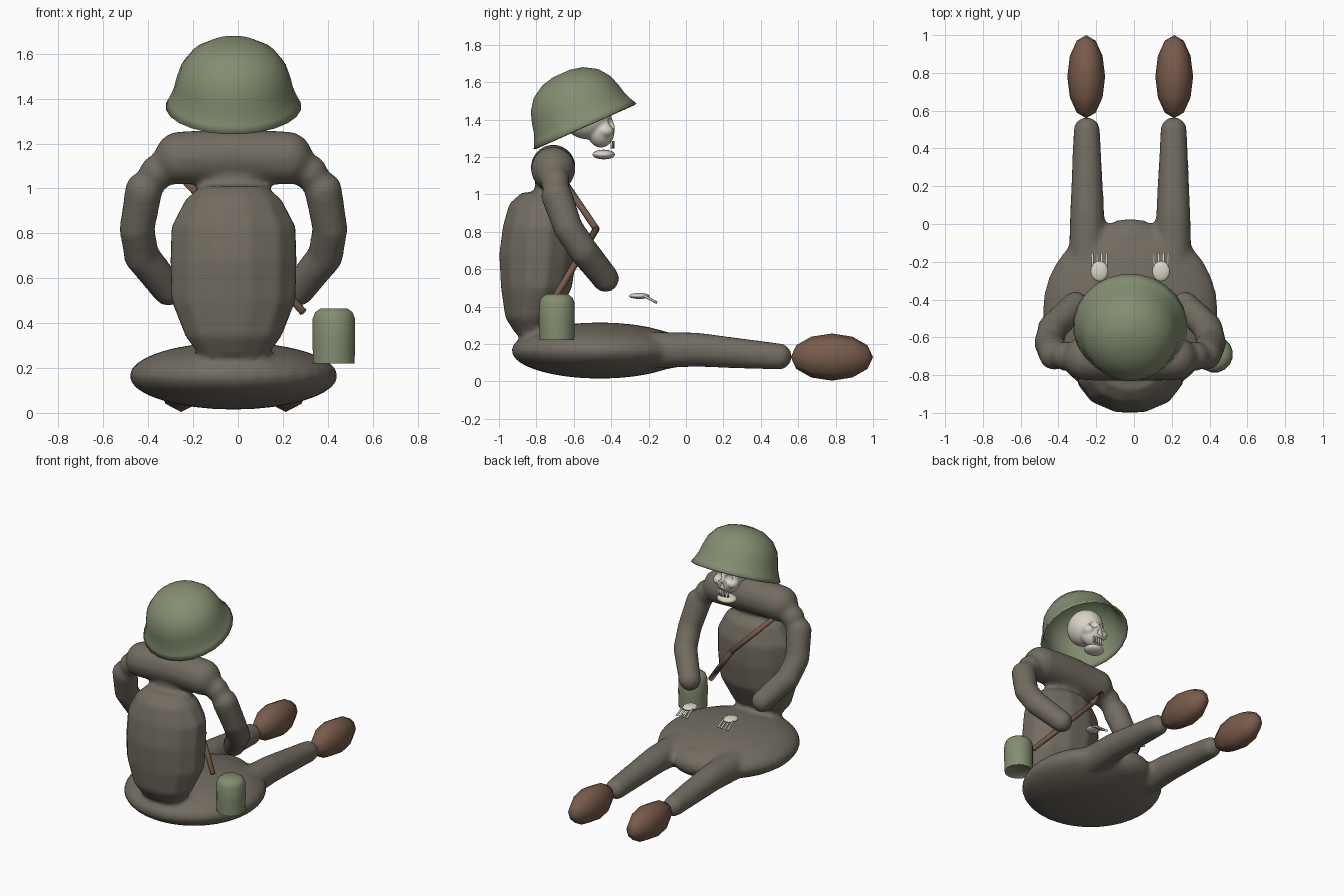
import bpy, bmesh, math
from mathutils import Vector, Matrix

if "Cube" in bpy.data.objects:
    bpy.data.objects.remove(bpy.data.objects["Cube"])

CX = -0.02  # the figure's own mirror axis


def material(name, rgb):
    m = bpy.data.materials.new(name)
    m.diffuse_color = (*rgb, 1)
    m.use_nodes = True
    m.node_tree.nodes["Principled BSDF"].inputs["Base Color"].default_value = m.diffuse_color
    return m


COAT = material("coat_cloth", (0.17, 0.15, 0.12))
GREEN = material("army_green", (0.23, 0.27, 0.165))
LEATHER = material("leather", (0.19, 0.105, 0.07))
BONE = material("bone", (0.7, 0.66, 0.57))


def finish(bm, name, mat, smooth=True):
    bmesh.ops.recalc_face_normals(bm, faces=bm.faces)
    me = bpy.data.meshes.new(name)
    bm.to_mesh(me)
    bm.free()
    me.materials.append(mat)
    for p in me.polygons:
        p.use_smooth = smooth
    ob = bpy.data.objects.new(name, me)
    bpy.context.collection.objects.link(ob)
    return ob


def ball(bm, c, r, seg=16, rings=10, rot=Matrix()):
    r = r if isinstance(r, tuple) else (r, r, r)
    m = Matrix.Translation(c) @ Matrix.Diagonal((*r, 1)) @ rot
    bmesh.ops.create_uvsphere(bm, u_segments=seg, v_segments=rings, radius=1, matrix=m)


def limb(bm, pts, step=0.03):
    """Chain of balls along (x, y, z, radius) points."""
    for a, b in zip(pts, pts[1:]):
        a, b = Vector(a), Vector(b)
        n = max(1, int((b - a).length / step))
        for i in range(n + 1):
            p = a.lerp(b, i / n)
            ball(bm, p[:3], p[3])


def rod(bm, a, b, r, seg=8):
    a, b = Vector(a), Vector(b)
    m = Matrix.Translation((a + b) / 2) @ (b - a).to_track_quat('Z', 'Y').to_matrix().to_4x4()
    bmesh.ops.create_cone(bm, cap_ends=True, segments=seg, radius1=r, radius2=r,
                          depth=(b - a).length, matrix=m)


def loft(bm, rings, seg, cap_start=True, cap_end=True):
    """Rings of (cx, cy, z, rx, ry) skinned together."""
    loops = [[bm.verts.new((cx + rx * math.cos(2 * math.pi * (i + .5) / seg),
                            cy + ry * math.sin(2 * math.pi * (i + .5) / seg), z))
              for i in range(seg)] for cx, cy, z, rx, ry in rings]
    for lo, hi in zip(loops, loops[1:]):
        for i in range(seg):
            j = (i + 1) % seg
            bm.faces.new((lo[i], lo[j], hi[j], hi[i]))
    if cap_start:
        bm.faces.new(loops[0][::-1])
    if cap_end:
        bm.faces.new(loops[-1])


# Coat: torso, shoulders, arms, seat and trouser legs fused together
bm = bmesh.new()
loft(bm, [(CX, -0.83, 0.25, 0.15, 0.08), (CX, -0.83, 0.34, 0.22, 0.14),
          (CX, -0.80, 0.50, 0.285, 0.195), (CX, -0.79, 0.68, 0.29, 0.215),
          (CX, -0.78, 0.83, 0.285, 0.205), (CX, -0.78, 0.95, 0.22, 0.17),
          (CX, -0.78, 1.01, 0.15, 0.10)], 12)
ball(bm, (CX, -0.79, 0.25), (0.17, 0.09, 0.1))
ball(bm, (CX, -0.74, 1.03), (0.15, 0.07, 0.08))
limb(bm, [(CX - 0.235, -0.71, 1.135, 0.12), (CX, -0.71, 1.145, 0.122),
          (CX + 0.235, -0.71, 1.135, 0.12)])
ball(bm, (CX, -0.46, 0.165), (0.465, 0.475, 0.15), 32, 16)
ball(bm, (CX, -0.12, 0.165), (0.2, 0.15, 0.1))
for s in (-1, 1):
    limb(bm, [(CX + s * 0.40, -0.69, 0.99, 0.085), (CX + s * 0.43, -0.63, 0.82, 0.08),
              (CX + s * 0.41, -0.55, 0.70, 0.08), (CX + s * 0.29, -0.43, 0.55, 0.074)])
    ball(bm, (CX + s * 0.34, -0.70, 1.07), 0.08)
    limb(bm, [(CX + s * 0.225, -0.35, 0.165, 0.105), (CX + s * 0.228, 0.05, 0.17, 0.093),
              (CX + s * 0.23, 0.495, 0.133, 0.072)])
coat = finish(bm, "coat_and_trousers", COAT)
rm = coat.modifiers.new("fuse", 'REMESH')
rm.mode = 'VOXEL'
rm.voxel_size = 0.018
rm.use_smooth_shade = True
sm = coat.modifiers.new("soften", 'SMOOTH')
sm.factor = 0.5
sm.iterations = 4

# Boots: low-sided ellipsoids pointing forward
for s, side in ((-1, "left"), (1, "right")):
    bm = bmesh.new()
    ball(bm, (CX + s * 0.233, 0.78, 0.13), (0.1, 0.22, 0.126), 8, 6,
         Matrix.Rotation(math.pi / 2, 4, 'X'))
    finish(bm, side + "_boot", LEATHER)

# Helmet: tilted open shell with a flared rim
bm = bmesh.new()
prof = [(0.303, 0.0), (0.287, 0.03), (0.268, 0.075), (0.255, 0.13), (0.235, 0.19),
        (0.19, 0.25), (0.12, 0.292), (0.05, 0.308)]
loft(bm, [(0, 0, z, r, r) for r, z in prof], 24, cap_start=False)
helmet = finish(bm, "helmet", GREEN)
helmet.location = (CX, -0.54, 1.365)
helmet.rotation_euler = (math.radians(24), 0, 0)
so = helmet.modifiers.new("shell", 'SOLIDIFY')
so.thickness = 0.012

# Skull: cranium and face, with sockets cut out
bm = bmesh.new()
ball(bm, (CX, -0.53, 1.42), (0.115, 0.13, 0.125), 24, 16)
ball(bm, (CX, -0.455, 1.345), (0.085, 0.075, 0.095), 24, 16)
for s in (-1, 1):
    ball(bm, (CX + s * 0.055, -0.43, 1.34), (0.04, 0.045, 0.035))
skull = finish(bm, "skull", BONE)
rm = skull.modifiers.new("fuse", 'REMESH')
rm.mode = 'VOXEL'
rm.voxel_size = 0.01
rm.use_smooth_shade = True
bm = bmesh.new()
for s in (-1, 1):
    ball(bm, (CX + s * 0.045, -0.385, 1.385), 0.036)
ball(bm, (CX, -0.375, 1.325), (0.015, 0.02, 0.024))
cut = finish(bm, "socket_cutter", BONE)
cut.hide_render = True
cut.hide_set(True)
bo = skull.modifiers.new("sockets", 'BOOLEAN')
bo.operation = 'DIFFERENCE'
bo.object = cut

# Jaw and teeth
bm = bmesh.new()
ball(bm, (CX, -0.44, 1.213), (0.07, 0.06, 0.026))
finish(bm, "jaw", BONE)
bm = bmesh.new()
for i in range(5):
    x = (i - 2) * 0.018
    y = -0.39 - 6 * x * x
    rod(bm, (CX + x, y, 1.245), (CX + x, y, 1.285), 0.007, 6)
finish(bm, "teeth", BONE)

# Hands: flat palm with four splayed finger bones
for s, side in ((-1, "left"), (1, "right")):
    hx = CX + s * 0.163
    bm = bmesh.new()
    ball(bm, (hx, -0.25, 0.457), (0.047, 0.055, 0.016))
    for i in range(4):
        o = (i - 1.5) * 0.024
        rod(bm, (hx + o, -0.225, 0.458), (hx + o * 1.05, -0.155, 0.42), 0.007, 6)
    finish(bm, side + "_hand", BONE)

# Strap running across the chest
bm = bmesh.new()
path = [(-0.25, -0.64, 1.05), (-0.03, -0.48, 0.815), (0.29, -0.70, 0.45)]
for a, b in zip(path, path[1:]):
    rod(bm, a, b, 0.018)
ball(bm, path[1], 0.018, 8, 6)
finish(bm, "chest_strap", LEATHER)

# Canteen: drum with rounded top
bm = bmesh.new()
cx, cy = 0.427, -0.69
loft(bm, [(cx, cy, z, r, r) for r, z in
          ((0.07, 0.235), (0.094, 0.22), (0.097, 0.32), (0.096, 0.42), (0.085, 0.448), (0.06, 0.466))], 16)
can = finish(bm, "canteen", GREEN)
bpy.ops.object.select_all(action='DESELECT')
can.select_set(True)
bpy.context.view_layer.objects.active = can
bpy.ops.object.shade_smooth_by_angle(angle=math.radians(40))
